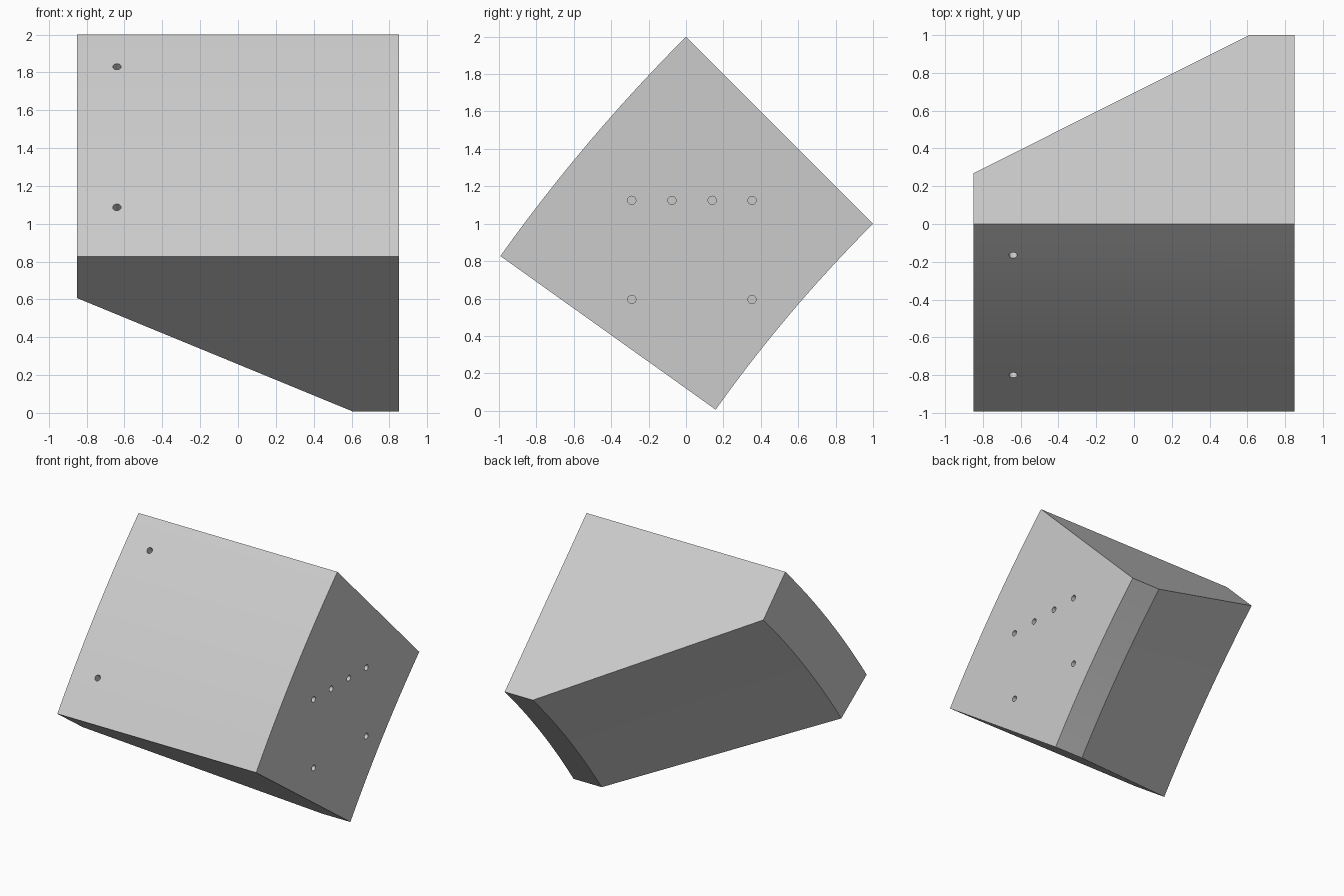
import bpy, bmesh, math
from mathutils import Vector, Matrix

if "Cube" in bpy.data.objects:
    bpy.data.objects.remove(bpy.data.objects["Cube"])

CY, CZ = 6.56, -4.56                  # arc centre in the y-z plane (axis along x)
R_OUT, R_IN = 9.277, 7.863
A0, A1 = math.radians(45), math.radians(35.5)
STEPS = 12

concrete = bpy.data.materials.new("light_grey")
concrete.diffuse_color = (0.6, 0.6, 0.6, 1)
concrete.use_nodes = True
concrete.node_tree.nodes["Principled BSDF"].inputs["Base Color"].default_value = concrete.diffuse_color


def make(name, bm):
    bmesh.ops.recalc_face_normals(bm, faces=bm.faces)
    me = bpy.data.meshes.new(name)
    bm.to_mesh(me)
    bm.free()
    me.materials.append(concrete)
    ob = bpy.data.objects.new(name, me)
    bpy.context.collection.objects.link(ob)
    return ob


# Curved wall block: five-sided section swept along a short arc
profile = [(-.85, R_OUT), (.85, R_OUT), (.85, R_IN), (.61, R_IN), (-.85, R_OUT - .38)]
bm = bmesh.new()
rings = []
for i in range(STEPS + 1):
    a = A0 + (A1 - A0) * i / STEPS
    rings.append([bm.verts.new((x, CY - r * math.cos(a), CZ + r * math.sin(a)))
                  for x, r in profile])
for p, q in zip(rings, rings[1:]):
    for k in range(5):
        n = (k + 1) % 5
        bm.faces.new((p[k], p[n], q[n], q[k]))
bm.faces.new(rings[0])
bm.faces.new(rings[-1])
bmesh.ops.dissolve_limit(bm, angle_limit=.001, verts=bm.verts, edges=bm.edges)
block = make("curved_block", bm)

# Blind bolt holes: six in the right side, two in the curved front
bm = bmesh.new()


def hole(pos, normal, r=.022, depth=.2):
    m = Matrix.Translation(pos) @ Vector(normal).to_track_quat('Z', 'Y').to_matrix().to_4x4()
    bmesh.ops.create_cone(bm, cap_ends=True, segments=24, radius1=r, radius2=r,
                          depth=depth * 2, matrix=m)


for y, z in [(-.29, 1.125), (-.075, 1.125), (.14, 1.125), (.353, 1.125),
             (-.29, .595), (.353, .595)]:
    hole((.85, y, z), (1, 0, 0))
for z in (1.83, 1.087):
    a = math.asin((z - CZ) / R_OUT)
    n = Vector((0, -math.cos(a), math.sin(a)))
    hole(Vector((-.64, CY, CZ)) + n * R_OUT, n)
cutter = make("hole_cutter", bm)
cutter.hide_render = True

mod = block.modifiers.new("holes", 'BOOLEAN')
mod.object = cutter
mod.operation = 'DIFFERENCE'
mod.solver = 'EXACT'
bpy.context.view_layer.objects.active = block
block.select_set(True)
bpy.ops.object.modifier_apply(modifier=mod.name)
bpy.data.objects.remove(cutter)
bpy.ops.object.shade_smooth_by_angle(angle=math.radians(20))
